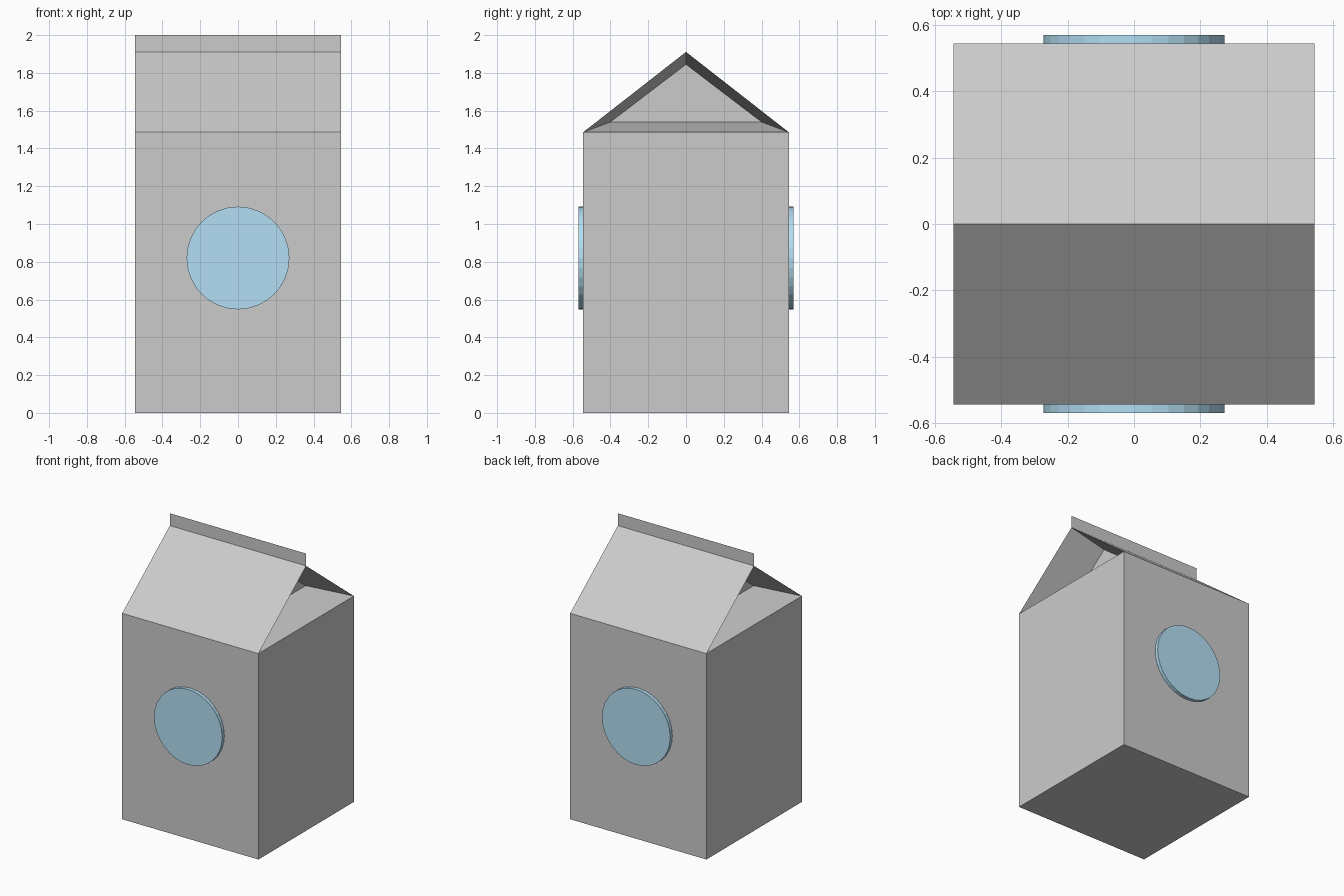
import bpy, bmesh, math

if "Cube" in bpy.data.objects:
    bpy.data.objects.remove(bpy.data.objects["Cube"])

HALF = 0.544     # half width of the square carton
EAVE = 1.486     # top of the straight walls
RIDGE = 1.911    # top of the gable
TOP = 2.0        # top of the sealed fin


def make_object(name, bm):
    bmesh.ops.recalc_face_normals(bm, faces=bm.faces[:])
    mesh = bpy.data.meshes.new(name)
    bm.to_mesh(mesh)
    bm.free()
    obj = bpy.data.objects.new(name, mesh)
    bpy.context.collection.objects.link(obj)
    return obj


def section(bm, x, profile):
    return [bm.verts.new((x, y, z)) for y, z in profile]


# Carton: house-shaped section run along x, with folded-in gable ends
bm = bmesh.new()
house = [(-HALF, EAVE), (HALF, EAVE), (0, RIDGE), (-HALF, 0), (HALF, 0)]
fold = [(-0.40, 1.54), (0.40, 1.54), (0, 1.845)]
ends = []
for side in (-1, 1):
    outer = section(bm, side * HALF, house)
    inner = section(bm, side * 0.26, fold)
    bm.faces.new(inner)
    for i in range(3):
        j = (i + 1) % 3
        bm.faces.new((outer[i], outer[j], inner[j], inner[i]))
    bm.faces.new((outer[0], outer[1], outer[4], outer[3]))
    ends.append(outer)
left, right = ends
for i, j in ((3, 4), (4, 1), (1, 2), (2, 0), (0, 3)):
    bm.faces.new((left[i], left[j], right[j], right[i]))
make_object("carton", bm)

# Flat sealed fin along the ridge
bm = bmesh.new()
bm.faces.new([bm.verts.new((x, 0, z)) for x, z in
              ((-HALF, RIDGE), (HALF, RIDGE), (HALF, TOP), (-HALF, TOP))])
make_object("top_fin", bm)

# Blue round labels on front and back
blue = bpy.data.materials.new("label_blue")
blue.diffuse_color = (0.45, 0.74, 0.90, 1)
blue.use_nodes = True
blue.node_tree.nodes["Principled BSDF"].inputs["Base Color"].default_value = blue.diffuse_color
for name, side in (("front_label", -1), ("back_label", 1)):
    bpy.ops.mesh.primitive_cylinder_add(
        vertices=32, radius=0.272, depth=0.06,
        location=(0, side * 0.539, 0.82), rotation=(math.pi / 2, 0, 0))
    label = bpy.context.object
    label.name = name
    label.data.materials.append(blue)
    bpy.ops.object.shade_smooth_by_angle(angle=math.radians(5))
